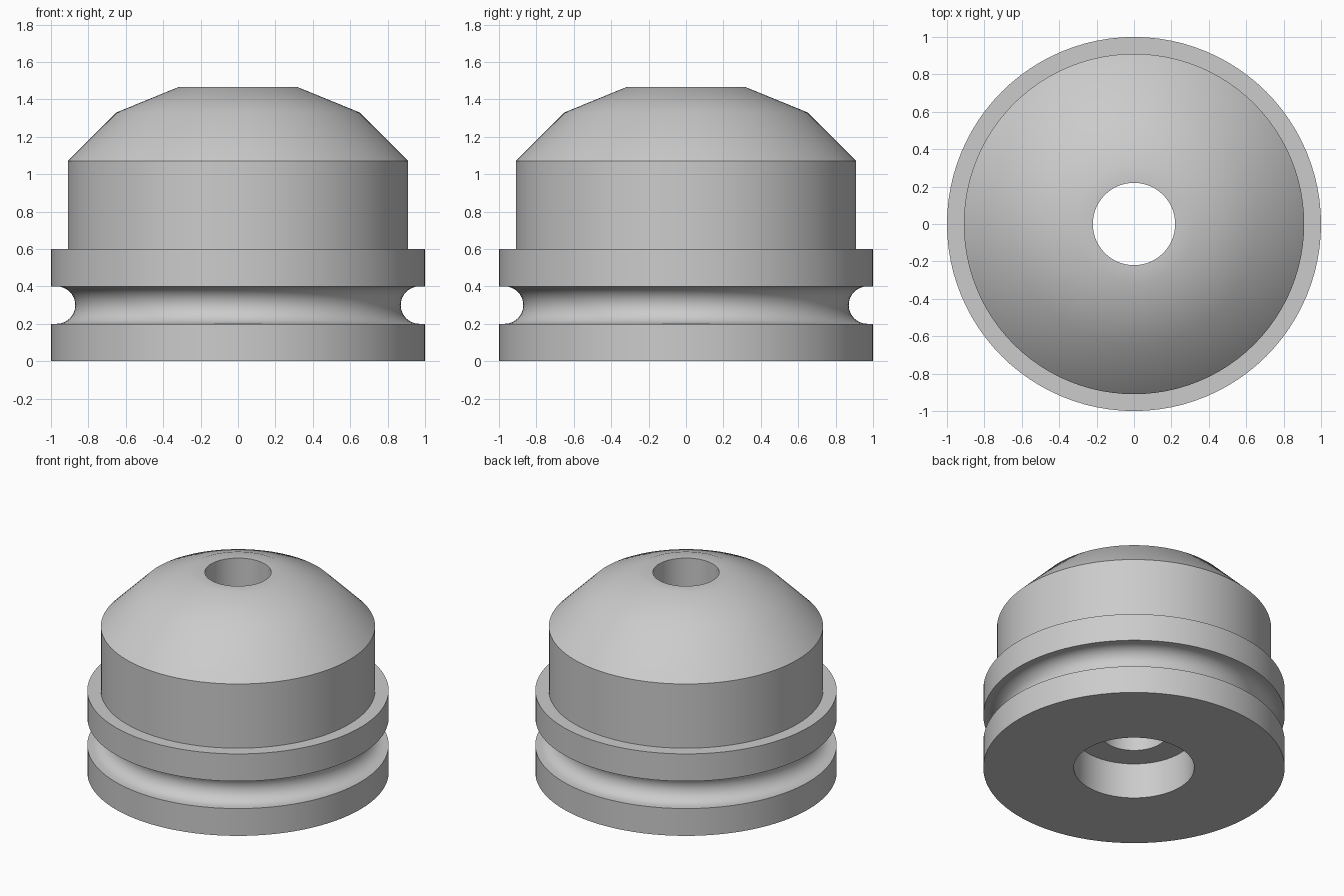
import bpy, bmesh, math
from mathutils import Vector

cube = bpy.data.objects.get("Cube")
if cube:
    bpy.data.objects.remove(cube, do_unlink=True)

SEGMENTS = 96
ARC_STEPS = 16

# Plain grey material
grey = bpy.data.materials.new("plain_grey")
grey.use_nodes = True
colour = (0.6, 0.6, 0.6, 1)
grey.diffuse_color = colour
grey.node_tree.nodes["Principled BSDF"].inputs["Base Color"].default_value = colour


def lathe(name, profile):
    """Turn a closed (radius, height) outline around the z axis."""
    bm = bmesh.new()
    verts = [bm.verts.new((r, 0, z)) for r, z in profile]
    edges = [bm.edges.new((a, b)) for a, b in zip(verts, verts[1:] + verts[:1])]
    bmesh.ops.spin(bm, geom=verts + edges, cent=Vector(), axis=Vector((0, 0, 1)),
                   angle=math.tau, steps=SEGMENTS)
    bmesh.ops.remove_doubles(bm, verts=bm.verts, dist=0.0005)
    bmesh.ops.recalc_face_normals(bm, faces=bm.faces)
    mesh = bpy.data.meshes.new(name)
    bm.to_mesh(mesh)
    bm.free()
    mesh.materials.append(grey)
    obj = bpy.data.objects.new(name, mesh)
    bpy.context.collection.objects.link(obj)
    return obj


# Half-round groove between the two flanges
groove = []
for i in range(ARC_STEPS + 1):
    a = math.pi * i / ARC_STEPS
    groove.append((0.97 - 0.1 * math.sin(a), 0.3 - 0.1 * math.cos(a)))

# Outline from the counterbored hole, over the flanges, to the domed top
outline = [(0.4, 0.26), (0.4, 0), (1, 0), (1, 0.2)]
outline += groove
outline += [(1, 0.4), (1, 0.6), (0.91, 0.6), (0.91, 1.07),
            (0.65, 1.33), (0.32, 1.465), (0.22, 1.465), (0.22, 0.26)]

body = lathe("grooved_domed_body", outline)

# Smooth round walls with crisp rims
bpy.ops.object.select_all(action="DESELECT")
body.select_set(True)
bpy.context.view_layer.objects.active = body
bpy.ops.object.shade_smooth_by_angle(angle=math.radians(30))
